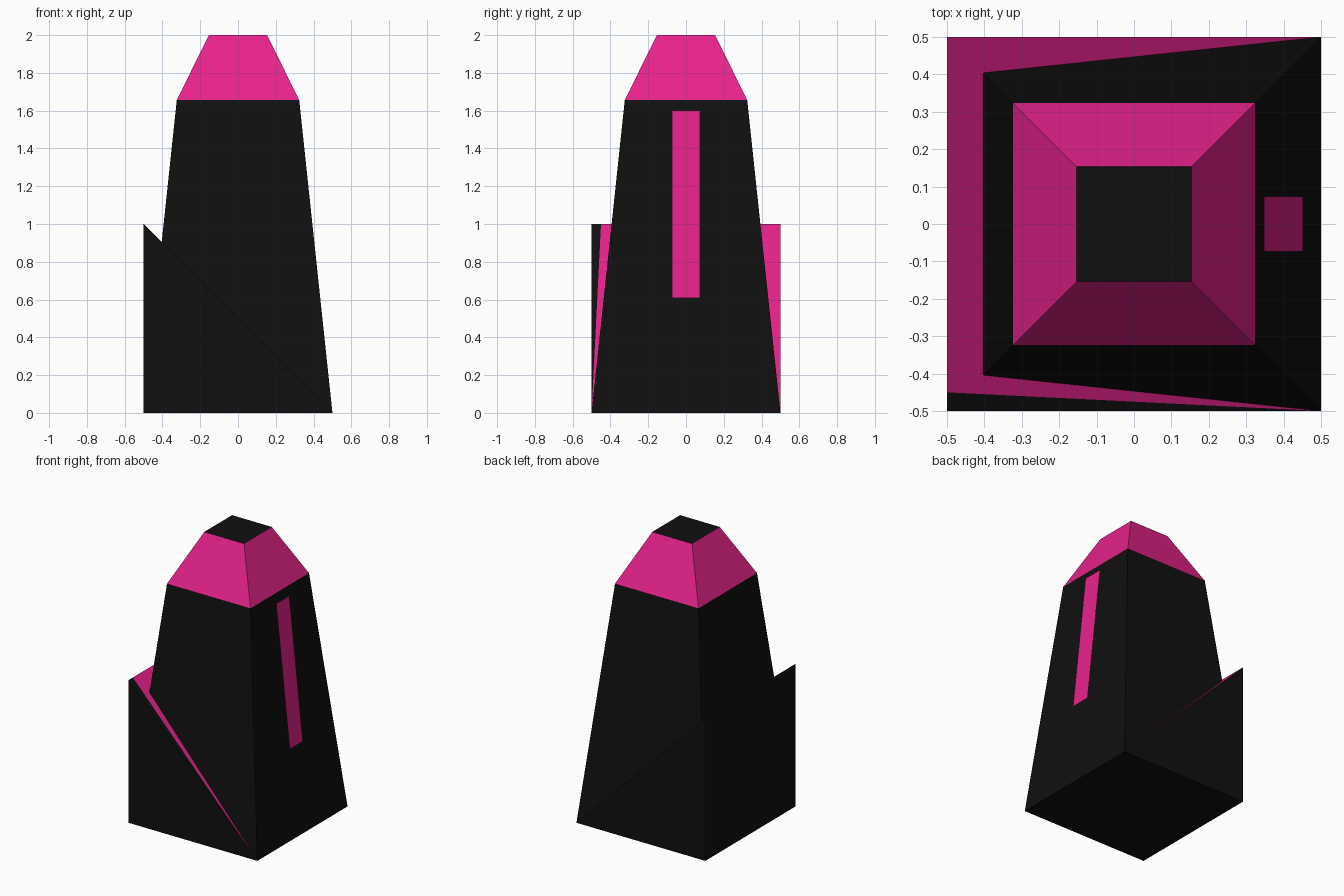
import bpy

if "Cube" in bpy.data.objects:
    bpy.data.objects.remove(bpy.data.objects["Cube"])


def material(name, color):
    mat = bpy.data.materials.new(name)
    mat.diffuse_color = (*color, 1)
    mat.use_nodes = True
    mat.node_tree.nodes["Principled BSDF"].inputs["Base Color"].default_value = mat.diffuse_color
    return mat


BLACK = material("black", (0.005, 0.005, 0.005))
PINK = material("pink", (0.8, 0.016, 0.26))


def build(name, verts, faces, pink=()):
    """Make a flat-faced object; faces whose index is in pink get the pink colour."""
    mesh = bpy.data.meshes.new(name)
    mesh.from_pydata(verts, [], faces)
    mesh.materials.append(BLACK)
    mesh.materials.append(PINK)
    for i in pink:
        mesh.polygons[i].material_index = 1
    obj = bpy.data.objects.new(name, mesh)
    bpy.context.collection.objects.link(obj)
    return obj


# Tapered tower with a pink sloped cap: square rings (half width, height)
rings = [(0.5, 0), (0.324, 1.657), (0.154, 2)]
verts = [(sx * h, sy * h, z) for h, z in rings
         for sx, sy in ((-1, -1), (1, -1), (1, 1), (-1, 1))]
faces = [(4 * r + i, 4 * r + (i + 1) % 4, 4 * r + 4 + (i + 1) % 4, 4 * r + 4 + i)
         for r in range(2) for i in range(4)]
faces += [(3, 2, 1, 0), (8, 9, 10, 11)]
build("tower", verts, faces, pink=range(4, 8))

# Wedge leaning against the tower, pink slope with a black sliver at the front
verts = [(-0.5, -0.5, 0), (0.5, -0.5, 0), (0.5, 0.5, 0), (-0.5, 0.5, 0),
         (-0.5, -0.5, 1), (-0.5, 0.5, 1), (-0.5, -0.45, 1)]
faces = [(3, 2, 1, 0), (0, 1, 4), (2, 3, 5), (0, 4, 6, 5, 3),
         (4, 1, 6), (6, 1, 2, 5)]
build("wedge", verts, faces, pink=[5])

# Pink stripe sitting just off the right-hand tower face
build("side_stripe",
      [(0.452, -0.073, 0.607), (0.452, 0.073, 0.607),
       (0.347, 0.073, 1.6), (0.347, -0.073, 1.6)],
      [(0, 1, 2, 3)], pink=[0])
